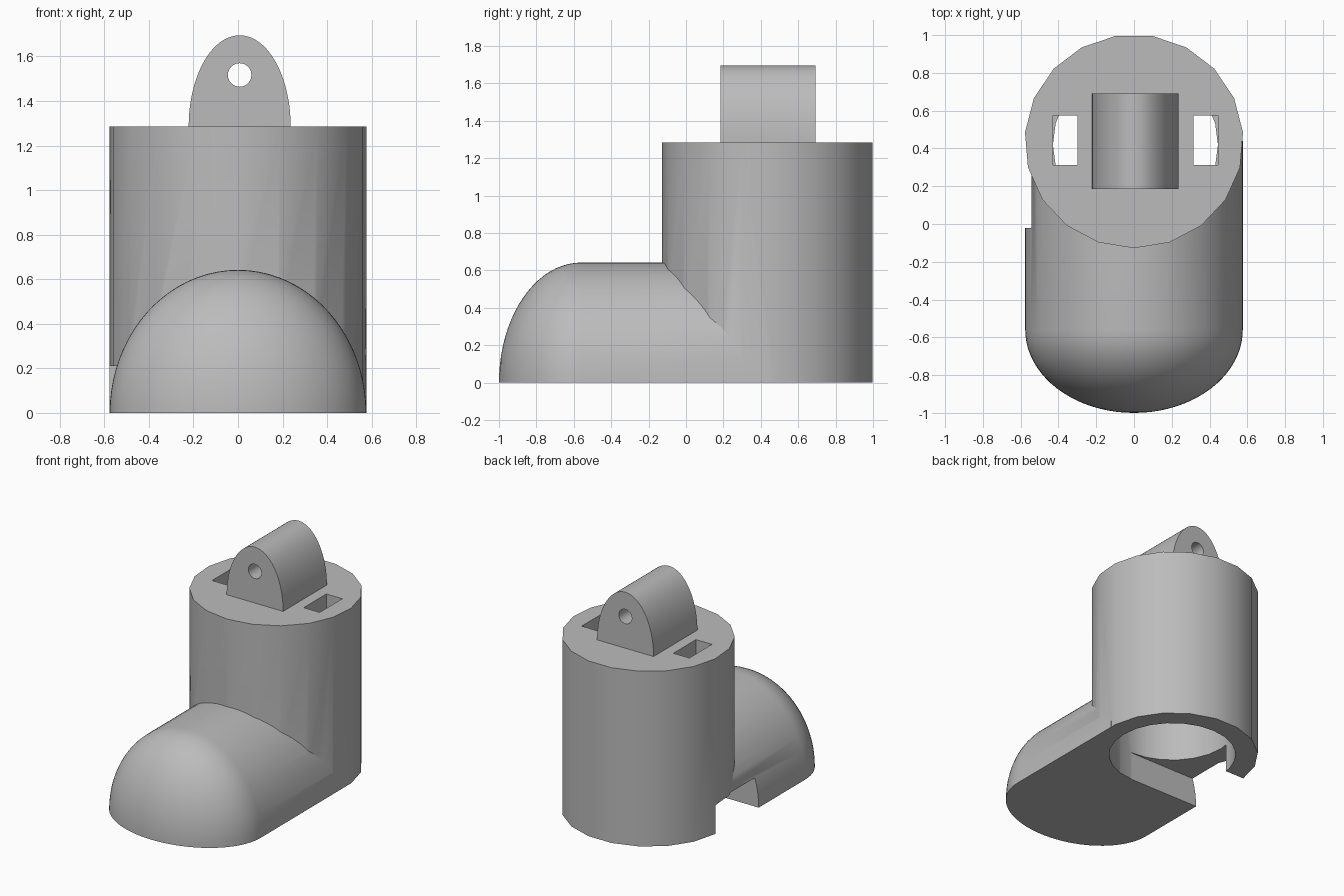
import bpy, bmesh
from math import sin, cos, pi, radians

cube = bpy.data.objects.get("Cube")
if cube:
    bpy.data.objects.remove(cube, do_unlink=True)

grey = bpy.data.materials.new("plain grey")
grey.use_nodes = True
COLOUR = (0.5, 0.5, 0.5, 1)
grey.diffuse_color = COLOUR
grey.node_tree.nodes["Principled BSDF"].inputs["Base Color"].default_value = COLOUR


def finish(name, bm):
    bmesh.ops.remove_doubles(bm, verts=bm.verts, dist=1e-5)
    bmesh.ops.recalc_face_normals(bm, faces=bm.faces)
    mesh = bpy.data.meshes.new(name)
    bm.to_mesh(mesh)
    bm.free()
    mesh.materials.append(grey)
    obj = bpy.data.objects.new(name, mesh)
    bpy.context.collection.objects.link(obj)
    return obj


def prism(name, points, direction):
    """Extrude a closed outline along a direction."""
    bm = bmesh.new()
    face = bm.faces.new([bm.verts.new(p) for p in points])
    new = bmesh.ops.extrude_face_region(bm, geom=[face])["geom"]
    bmesh.ops.translate(bm, vec=direction,
                        verts=[v for v in new if isinstance(v, bmesh.types.BMVert)])
    return finish(name, bm)


def box(name, x0, x1, y0, y1, z0, z1):
    outline = [(x0, y0, z0), (x1, y0, z0), (x1, y1, z0), (x0, y1, z0)]
    return prism(name, outline, (0, 0, z1 - z0))


def column(name, x, y, rx, ry, z0, z1, sides, start=0):
    angles = [start + 2 * pi * i / sides for i in range(sides)]
    outline = [(x + rx * cos(a), y + ry * sin(a), z0) for a in angles]
    return prism(name, outline, (0, 0, z1 - z0))


def combine(obj, other, operation):
    """Apply a boolean and drop the helper."""
    other.hide_render = True
    mod = obj.modifiers.new(operation, "BOOLEAN")
    mod.operation, mod.solver, mod.object = operation, "EXACT", other
    bpy.context.view_layer.objects.active = obj
    bpy.ops.object.modifier_apply(modifier=mod.name)
    bpy.data.objects.remove(other, do_unlink=True)


def smooth(obj):
    bpy.ops.object.select_all(action="DESELECT")
    obj.select_set(True)
    bpy.context.view_layer.objects.active = obj
    bpy.ops.object.shade_smooth_by_angle(angle=radians(30))


def foot_shape():
    """Half-elliptical section swept back from a rounded toe."""
    half_width, height, toe_y, toe_len, steps, segs = 0.576, 0.642, -0.56, 0.44, 20, 40
    stations = [(toe_y - toe_len * cos(pi / 2 * i / steps), sin(pi / 2 * i / steps))
                for i in range(1, steps + 1)] + [(0.44, 1)]
    bm = bmesh.new()
    rings = [[bm.verts.new((half_width * s * cos(pi * j / segs), y,
                            height * s * sin(pi * j / segs))) for j in range(segs + 1)]
             for y, s in stations]
    for a, b in zip(rings, rings[1:]):
        for j in range(segs):
            bm.faces.new((a[j], a[j + 1], b[j + 1], b[j]))
        bm.faces.new((a[-1], a[0], b[0], b[-1]))
    tip = bm.verts.new((0, toe_y - toe_len, 0))
    for j in range(segs):
        bm.faces.new((tip, rings[0][j + 1], rings[0][j]))
    bm.faces.new((tip, rings[0][0], rings[0][-1]))
    bm.faces.new(rings[-1])
    return finish("foot", bm)


MID = 0.0075  # the bore, strap holes and lug share this centre line
TOP = 1.285

# Boot: faceted leg joined to the rounded foot
boot = column("boot", 0, 0.438, 0.579, 0.566, 0, TOP, 19, -pi / 2)
combine(boot, foot_shape(), "UNION")

# Hollow underside and the notch opening on the right side
combine(boot, column("bore", MID, 0.42, 0.437, 0.437, -0.1, 1.0, 24), "DIFFERENCE")
combine(boot, box("side_notch", -0.8, MID, -0.02, 0.485, -0.2, 0.21), "DIFFERENCE")

# Pair of strap holes through the top
for side in (-1, 1):
    x = MID + side * 0.372
    combine(boot, box("strap_hole", x - 0.065, x + 0.065, 0.312, 0.574, 0.7, 1.5),
            "DIFFERENCE")
smooth(boot)

# Arched lug with a pin hole
arch = [(MID + 0.229 * cos(pi * i / 40), 0.185, TOP + 0.41 * sin(pi * i / 40))
        for i in range(41)]
lug = prism("lug", arch, (0, 0.507, 0))
pin = [(MID + 0.053 * cos(2 * pi * i / 24), 0, 1.517 + 0.053 * sin(2 * pi * i / 24))
       for i in range(24)]
combine(lug, prism("pin_hole", pin, (0, 1, 0)), "DIFFERENCE")
smooth(lug)
